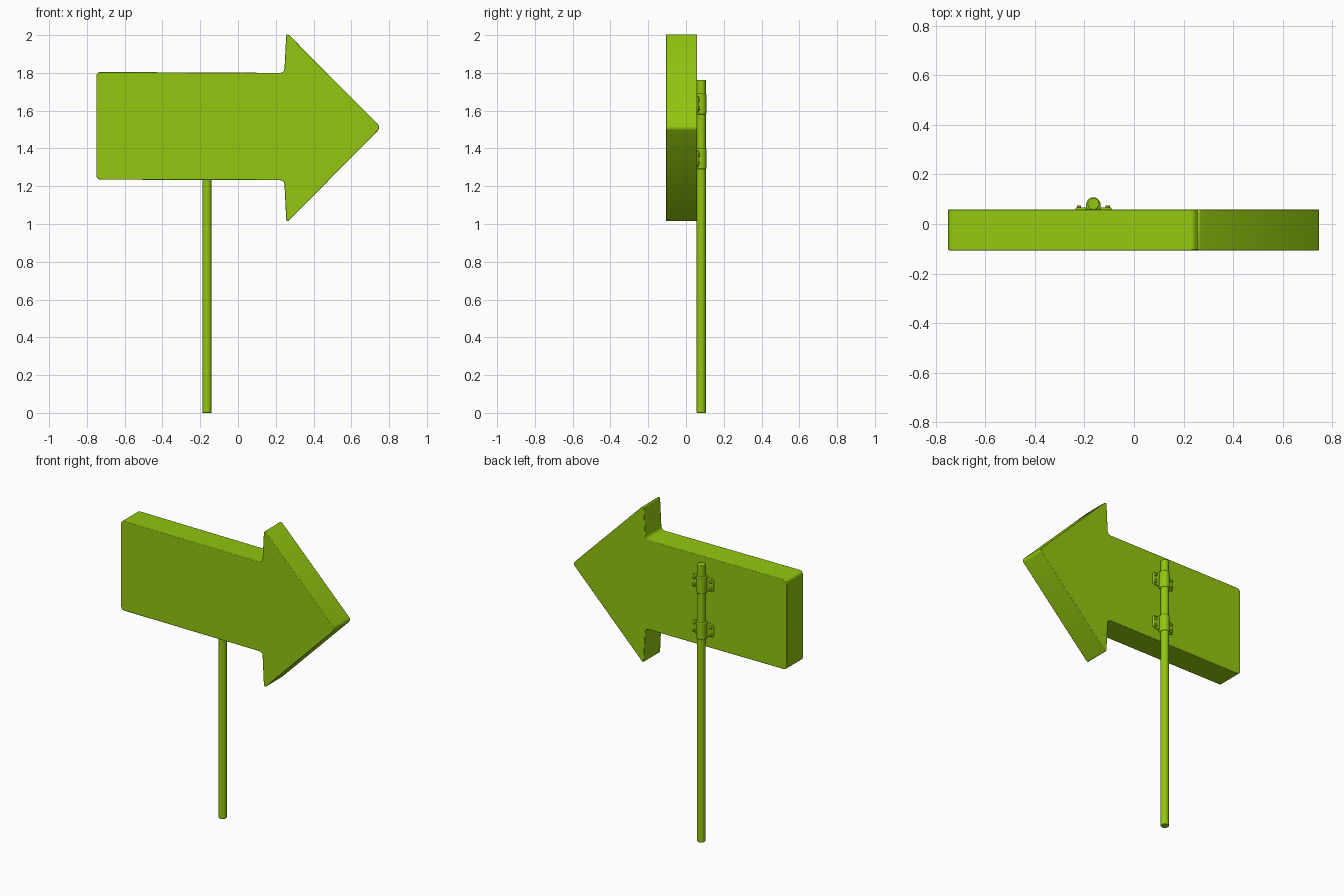
import bpy, bmesh, math
from mathutils import Matrix

if "Cube" in bpy.data.objects:
    bpy.data.objects.remove(bpy.data.objects["Cube"])

green = bpy.data.materials.new("green_paint")
green.diffuse_color = (0.29, 0.57, 0.005, 1)
green.use_nodes = True
green.node_tree.nodes["Principled BSDF"].inputs["Base Color"].default_value = green.diffuse_color

POLE_X, POLE_Y = -0.164, 0.081


def finish(name, bm, bevel=0.0, segments=2, angle=50, smooth=35):
    bmesh.ops.recalc_face_normals(bm, faces=bm.faces)
    mesh = bpy.data.meshes.new(name)
    bm.to_mesh(mesh)
    bm.free()
    mesh.materials.append(green)
    obj = bpy.data.objects.new(name, mesh)
    bpy.context.collection.objects.link(obj)
    if bevel:
        mod = obj.modifiers.new("bevel", 'BEVEL')
        mod.width, mod.segments = bevel, segments
        mod.limit_method, mod.angle_limit = 'ANGLE', math.radians(angle)
    bpy.ops.object.select_all(action='DESELECT')
    obj.select_set(True)
    bpy.context.view_layer.objects.active = obj
    bpy.ops.object.shade_smooth_by_angle(angle=math.radians(smooth))
    return obj


def prism(points, axis_vec, corner=0.0):
    """Extrude an outline; optionally round its corners first."""
    bm = bmesh.new()
    face = bm.faces.new([bm.verts.new(p) for p in points])
    if corner:
        bmesh.ops.bevel(bm, geom=bm.verts[:], offset=corner, segments=3,
                        profile=0.5, affect='VERTICES')
        face = max(bm.faces, key=lambda f: f.calc_area())
    ext = bmesh.ops.extrude_face_region(bm, geom=[face], use_keep_orig=True)
    moved = [v for v in ext["geom"] if isinstance(v, bmesh.types.BMVert)]
    bmesh.ops.translate(bm, verts=moved, vec=axis_vec)
    return bm


def rod(name, radius, length, matrix, sides, bevel):
    bm = bmesh.new()
    bmesh.ops.create_cone(bm, cap_ends=True, segments=sides, radius1=radius,
                          radius2=radius, depth=length, matrix=matrix)
    return finish(name, bm, bevel, smooth=50)


# Arrow board
outline = [(-0.75, 1.235), (0.245, 1.232), (0.256, 1.005), (0.757, 1.511),
           (0.256, 2.015), (0.245, 1.80), (-0.75, 1.805)]
finish("arrow_board", prism([(x, -0.106, z) for x, z in outline],
                            (0, 0.165, 0), corner=0.021), bevel=0.016)

# Pole
rod("pole", 0.0245, 1.763,
    Matrix.Translation((POLE_X, POLE_Y, 1.763 / 2)), 12, 0.003)

# Two pole clamps: curved strap, side flanges and bolts
for n, cz in enumerate((1.635, 1.345)):
    def arc(r, steps):
        return [(POLE_X + r * math.cos(math.pi * i / 10), 0.079 + r * math.sin(math.pi * i / 10))
                for i in steps]
    strap = ([(POLE_X + 0.029, 0.057)] + arc(0.029, range(11))
             + [(POLE_X - 0.029, 0.057)])
    finish(f"clamp_strap_{n}", prism([(x, y, cz - 0.055) for x, y in strap],
                                     (0, 0, 0.11)), bevel=0.006)
    for side in (-1, 1):
        flange = [(0.024, -0.045), (0.073, -0.038), (0.073, 0.038), (0.024, 0.045)]
        finish(f"clamp_flange_{n}_{side}",
               prism([(POLE_X + side * x, 0.055, cz + z) for x, z in flange],
                     (0, 0.011, 0), corner=0.008), bevel=0.003)
        for bz in (-0.022, 0.022):
            rod(f"clamp_bolt_{n}_{side}", 0.009, 0.018,
                Matrix.Translation((POLE_X + side * 0.058, 0.066, cz + bz))
                @ Matrix.Rotation(math.pi / 2, 4, 'X'), 8, 0.003)
